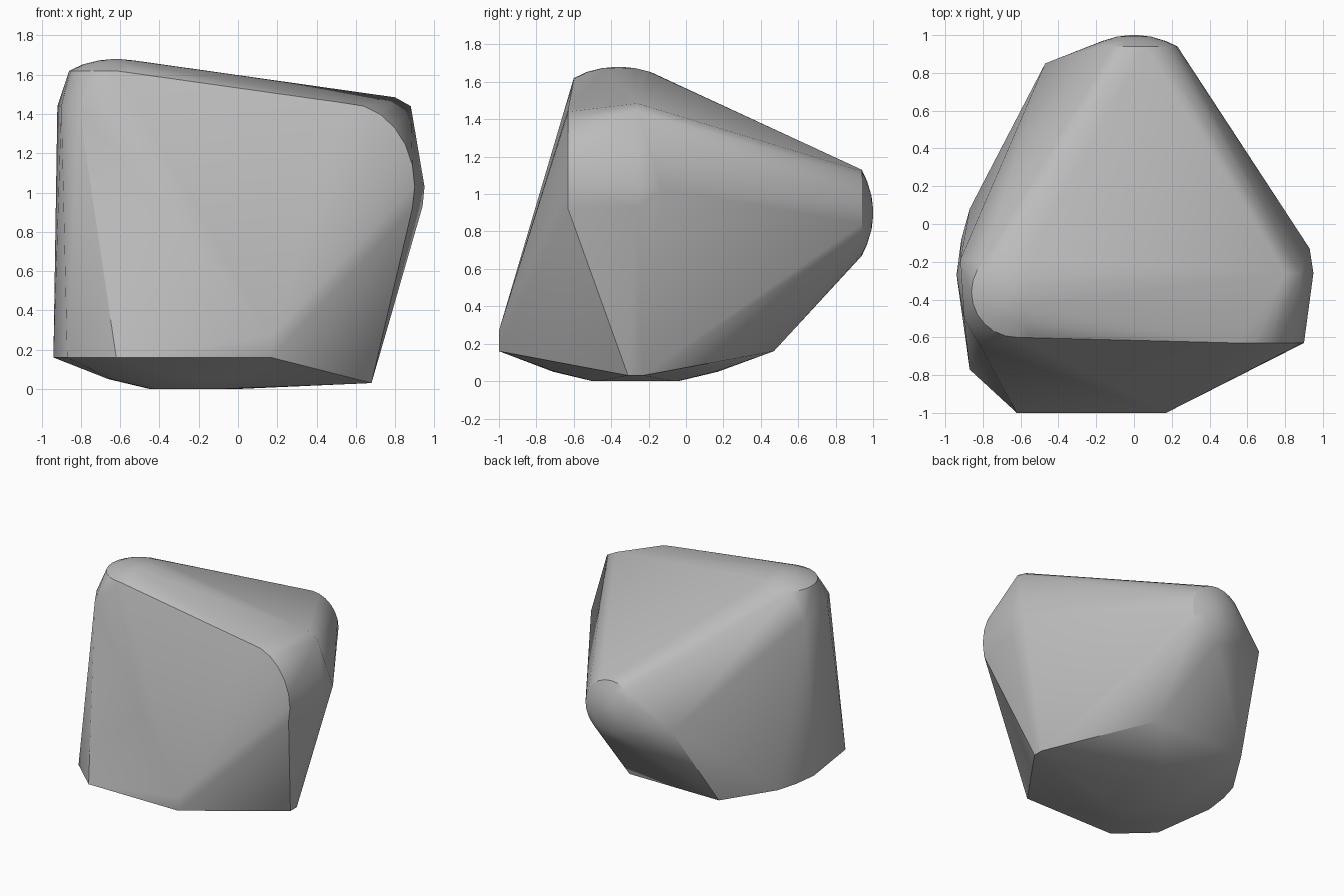
import bpy
import bmesh
import math
from mathutils import Vector

default_cube = bpy.data.objects.get("Cube")
if default_cube:
    bpy.data.objects.remove(default_cube, do_unlink=True)


def rounded_cap(centre, axis, rings, segments=24):
    """Points of a shallow dome: each ring is (radius, offset along axis)."""
    direction = Vector(axis).normalized()
    side = direction.orthogonal().normalized()
    other = direction.cross(side)
    points = []
    for radius, offset in rings:
        for i in range(segments):
            angle = math.tau * i / segments
            spoke = side * math.cos(angle) + other * math.sin(angle)
            points.append(Vector(centre) + direction * offset + spoke * radius)
    return points


# Worn corners of the stone
top_dome = rounded_cap((-0.62, -0.36, 1.62), (0, 0, 1),
                       [(0.24, 0), (0.17, 0.033), (0.09, 0.053), (0.02, 0.06)])
back_dome = rounded_cap((0, 0.94, 0.9), (0, 1, 0),
                        [(0.23, 0), (0.17, 0.028), (0.09, 0.052), (0.02, 0.06)])
base_dome = rounded_cap((-0.22, -0.27, 0), (0, 0, 1),
                        [(0.23, 0), (0.44, 0.05), (0.72, 0.16)])

# Broken edges between the worn corners
base_corners = [(x, y, 0.16) for x in (-0.62, 0.17) for y in (-1, 0.47)]
base_corners += [(-0.87, -0.77, 0.16), (-0.87, 0.08, 0.16), (0.17, -1, 0.27)]
foot_tip = [(0.68, y, 0.03) for y in (-0.31, -0.23)]
left_shoulder = [(-0.81, -0.65, 1.44), (-0.9, -0.5, 1.44), (-0.92, -0.19, 1.44)]
back_left_corner = [(-0.47, 0.85, 0.81), (-0.47, 0.1, 1.51)]
front_shoulder = [(0.55 + 0.35 * math.cos(a), -0.63, 1.03 + 0.425 * math.sin(a))
                  for a in (math.radians(d) for d in range(-15, 91, 15))]
right_shoulder = [(0.8, -0.26, 1.485), (0.88, -0.26, 1.44), (0.95, -0.26, 1.03),
                  (0.94, -0.26, 0.93), (0.93, -0.13, 1.03)]

# Wrap one convex skin around all the corners
bm = bmesh.new()
for point in (top_dome + back_dome + base_dome + base_corners + foot_tip
              + left_shoulder + back_left_corner + front_shoulder + right_shoulder):
    bm.verts.new(point)
bmesh.ops.remove_doubles(bm, verts=bm.verts, dist=0.004)
bmesh.ops.convex_hull(bm, input=bm.verts, use_existing_faces=False)
loose = [v for v in bm.verts if not v.link_faces]
bmesh.ops.delete(bm, geom=loose, context="VERTS")
bmesh.ops.dissolve_limit(bm, angle_limit=math.radians(1), verts=bm.verts, edges=bm.edges)
bmesh.ops.recalc_face_normals(bm, faces=bm.faces)

mesh = bpy.data.meshes.new("boulder")
bm.to_mesh(mesh)
bm.free()
boulder = bpy.data.objects.new("boulder", mesh)
bpy.context.collection.objects.link(boulder)

# Plain stone grey
grey = (0.5, 0.5, 0.5, 1)
stone = bpy.data.materials.new("stone grey")
stone.use_nodes = True
stone.diffuse_color = grey
stone.node_tree.nodes["Principled BSDF"].inputs["Base Color"].default_value = grey
mesh.materials.append(stone)

bpy.ops.object.select_all(action="DESELECT")
boulder.select_set(True)
bpy.context.view_layer.objects.active = boulder
bpy.ops.object.shade_smooth_by_angle(angle=math.radians(30))
